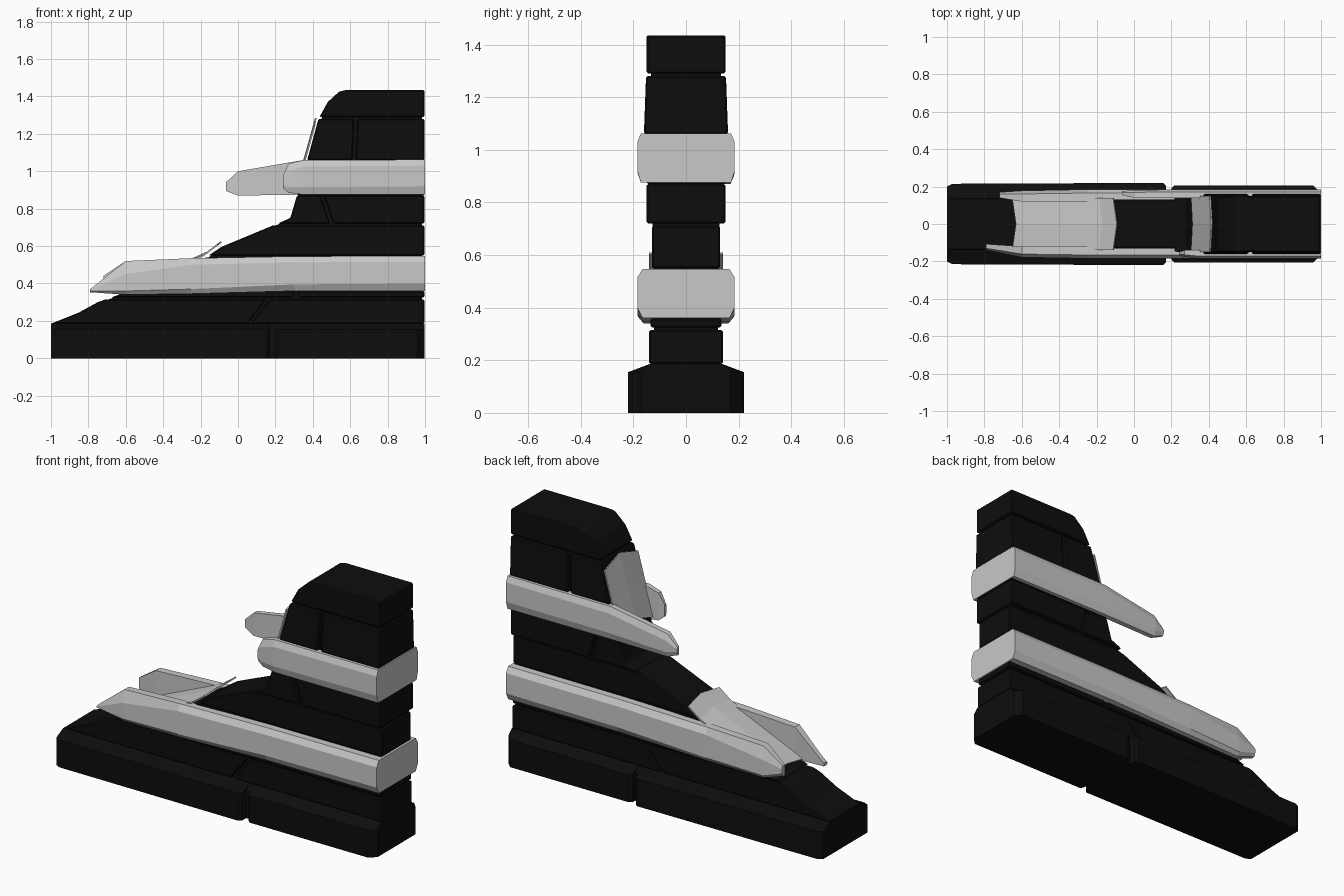
import bpy, bmesh

cube = bpy.data.objects.get("Cube")
if cube:
    bpy.data.objects.remove(cube, do_unlink=True)


def material(name, value):
    m = bpy.data.materials.new(name)
    m.use_nodes = True
    m.diffuse_color = (value, value, value, 1)
    m.node_tree.nodes["Principled BSDF"].inputs["Base Color"].default_value = (value, value, value, 1)
    return m


BLACK = material("matte_black", 0.004)
GREY = material("light_grey", 0.58)


def finish(name, bm, mat, bevel=0):
    bmesh.ops.recalc_face_normals(bm, faces=bm.faces)
    mesh = bpy.data.meshes.new(name)
    bm.to_mesh(mesh)
    bm.free()
    mesh.materials.append(mat)
    ob = bpy.data.objects.new(name, mesh)
    bpy.context.collection.objects.link(ob)
    if bevel:
        mod = ob.modifiers.new("edge_bevel", 'BEVEL')
        mod.width, mod.segments = bevel, 1
    return ob


def loft(name, rings, mat, bevel=0):
    """Closed solid through rings of equal point count."""
    bm = bmesh.new()
    loops = [[bm.verts.new(p) for p in ring] for ring in rings]
    n = len(loops[0])
    for a, b in zip(loops, loops[1:]):
        for i in range(n):
            j = (i + 1) % n
            bm.faces.new((a[i], a[j], b[j], b[i]))
    bm.faces.new(loops[0])
    bm.faces.new(loops[-1])
    return finish(name, bm, mat, bevel)


# Sloping front outline of the body as (x, z)
OUTLINE = [(-1, 0.185), (-0.85, 0.245), (-0.75, 0.3), (-0.65, 0.335), (-0.18, 0.535),
           (-0.09, 0.595), (0.21, 0.72), (0.28, 0.75), (0.37, 1.06), (0.43, 1.28),
           (0.48, 1.37), (0.54, 1.425), (0.58, 1.435)]
BACK = 0.996


def front(z):
    for (xa, za), (xb, zb) in zip(OUTLINE, OUTLINE[1:]):
        if z <= zb:
            return xa + (xb - xa) * (z - za) / (zb - za)
    return OUTLINE[-1][0]


def heights(z0, z1):
    return [z0] + [z for x, z in OUTLINE if z0 + 0.004 < z < z1 - 0.004] + [z1]


def block(name, z0, z1, w0, w1, x_start, x_end, bevel=0.006):
    rings = []
    for z in heights(z0, z1):
        t = (z - z0) / (z1 - z0)
        w = w0 + (w1 - w0) * t
        a, b = x_start(z, t), x_end(z, t)
        rings.append([(a, -w, z), (b, -w, z), (b, w, z), (a, w, z)])
    return loft(name, rings, BLACK, bevel)


# Inner core showing in the grooves
block("body_core", 0.185, 1.42, 0.12, 0.135, lambda z, t: front(z) + 0.015, lambda z, t: 0.985, 0)

# Stacked courses: bottom, top, half widths, slanted joint or None
COURSES = [(0.185, 0.315, 0.14, 0.14, (0.06, 0.16)),
           (0.325, 0.36, 0.135, 0.135, (0.31, 0.31)),
           (0.36, 0.54, 0.13, 0.13, None),
           (0.55, 0.71, 0.13, 0.13, None),
           (0.72, 0.87, 0.15, 0.15, (0.5, 0.45)),
           (0.87, 1.06, 0.15, 0.15, None),
           (1.06, 1.28, 0.16, 0.152, (0.62, 0.63)),
           (1.29, 1.435, 0.15, 0.15, None)]
for i, (z0, z1, w0, w1, joint) in enumerate(COURSES):
    nose = lambda z, t: front(z)
    tail = lambda z, t: BACK
    if joint:
        at = lambda t, gap: joint[0] + (joint[1] - joint[0]) * t + gap
        block(f"course_{i}_front", z0, z1, w0, w1, nose, lambda z, t: at(t, -0.01))
        block(f"course_{i}_back", z0, z1, w0, w1, lambda z, t: at(t, 0.01), tail)
    else:
        block(f"course_{i}", z0, z1, w0, w1, nose, tail)


# Plinth in two lengths with a gap between, over a narrower core
def plinth(name, stations):
    loft(name, [[(x, -w, 0), (x, w, 0), (x, w, 0.155), (x, 0.14, 0.185),
                 (x, -0.14, 0.185), (x, -w, 0.155)] for x, w in stations], BLACK)


plinth("plinth_front", [(-1, 0.2), (-0.97, 0.215), (0.155, 0.22), (0.17, 0.205)])
plinth("plinth_back", [(0.2, 0.19), (0.215, 0.205), (0.96, 0.205), (BACK, 0.17)])
plinth("plinth_core", [(0.1, 0.17), (0.3, 0.17)])


# Side rails: x, top, upper shoulder, lower shoulder, bottom, outer y, inner y
def rail(name, side, stations):
    rings = []
    for x, top, upper, lower, bottom, outer, inner in stations:
        edge = outer - (outer - inner) * 0.3
        section = [(inner, bottom), (edge, bottom), (outer, lower),
                   (outer, upper), (edge, top), (inner, top)]
        rings.append([(x, side * y, z) for y, z in section])
    loft(name, rings, GREY)


LOWER = [(1, 0.547, 0.515, 0.4, 0.36, 0.185, 0.12),
         (0.3, 0.545, 0.513, 0.395, 0.36, 0.185, 0.12),
         (-0.25, 0.535, 0.5, 0.37, 0.345, 0.185, 0.12),
         (-0.6, 0.52, 0.45, 0.36, 0.34, 0.178, 0.12)]
rail("lower_rail_right", -1, LOWER + [(-0.79, 0.37, 0.365, 0.36, 0.353, 0.14, 0.107)])
rail("lower_rail_left", 1, LOWER + [(-0.72, 0.44, 0.425, 0.4, 0.38, 0.17, 0.14)])

UPPER = [(1, 1.062, 1.03, 0.92, 0.875, 0.185, 0.14),
         (0.35, 1.06, 1.025, 0.915, 0.875, 0.185, 0.14)]
rail("upper_rail_right", -1, UPPER + [(0.27, 1.04, 1.0, 0.915, 0.885, 0.175, 0.14),
                                      (0.24, 0.98, 0.97, 0.93, 0.91, 0.168, 0.15)])
rail("upper_rail_left", 1, UPPER + [(0, 1.0, 0.965, 0.9, 0.87, 0.182, 0.14),
                                    (-0.065, 0.94, 0.93, 0.915, 0.895, 0.175, 0.155)])


# Flat end caps joining each pair of rails
def end_cap(name, bottom, lower, upper, top):
    half = [(0.165, bottom), (0.185, lower), (0.185, upper), (0.165, top)]
    section = half + [(-y, z) for y, z in reversed(half)]
    loft(name, [[(x, y, z) for y, z in section] for x in (0.97, 1)], GREY)


end_cap("lower_end_cap", 0.36, 0.4, 0.515, 0.547)
end_cap("upper_end_cap", 0.875, 0.92, 1.03, 1.062)


# Ridged plates folded over the sloping front
def nose_plate(name, path, half, ridge):
    bm = bmesh.new()
    rows = []
    for x, z in path:
        rows.append([bm.verts.new(p) for p in
                     ((x, -half, z), (x + ridge[0], 0, z + ridge[1]), (x, half, z))])
    for a, b in zip(rows, rows[1:]):
        for i in range(2):
            bm.faces.new((a[i], b[i], b[i + 1], a[i + 1]))
    ob = finish(name, bm, GREY)
    mod = ob.modifiers.new("thickness", 'SOLIDIFY')
    mod.thickness, mod.offset = 0.008, 0


nose_plate("lower_nose_plate", [(-0.65, 0.348), (-0.185, 0.55), (-0.11, 0.606)], 0.14, (0.02, 0.016))
nose_plate("upper_nose_plate", [(0.308, 0.89), (0.358, 1.06), (0.408, 1.24)], 0.15, (0.008, 0.045))
